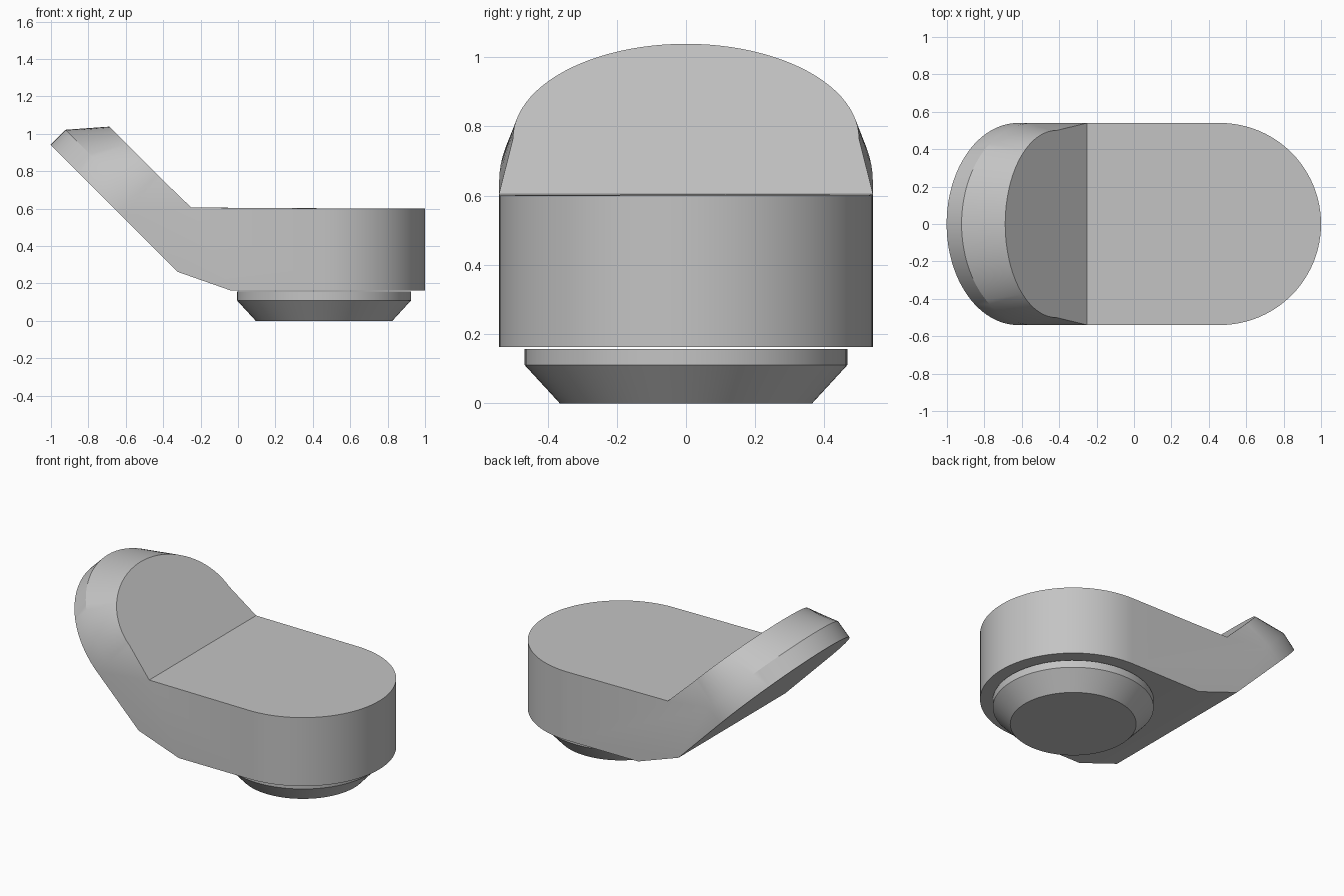
import bpy, bmesh
from math import sin, cos, pi, sqrt, radians
from mathutils import Vector

cube = bpy.data.objects.get("Cube")
if cube:
    bpy.data.objects.remove(cube, do_unlink=True)

grey = bpy.data.materials.new("plain grey")
grey.use_nodes = True
grey.diffuse_color = (0.55, 0.55, 0.55, 1)
grey.node_tree.nodes["Principled BSDF"].inputs["Base Color"].default_value = grey.diffuse_color

WIDTH = 0.54      # half width of the lever
PIVOT = 0.46      # x of the round end and the base
STEPS = 48
ANGLES = [-pi / 2 + pi * i / STEPS for i in range(STEPS + 1)]


def finish(name, bm):
    bmesh.ops.recalc_face_normals(bm, faces=bm.faces)
    mesh = bpy.data.meshes.new(name)
    bm.to_mesh(mesh)
    bm.free()
    mesh.materials.append(grey)
    obj = bpy.data.objects.new(name, mesh)
    bpy.context.collection.objects.link(obj)
    bpy.ops.object.select_all(action='DESELECT')
    obj.select_set(True)
    bpy.context.view_layer.objects.active = obj
    bpy.ops.object.shade_smooth_by_angle(angle=radians(25))


def half_ring(bm, centre, along, length, width):
    """Half ellipse that bulges in the direction along, from -y to +y."""
    return [bm.verts.new(Vector(centre) + Vector(along) * (length * cos(a))
                         + Vector((0, width * sin(a), 0))) for a in ANGLES]


def pair(bm, x, z):
    return [bm.verts.new((x, side * WIDTH, z)) for side in (-1, 1)]


def wall(bm, low, high):
    for i in range(STEPS):
        bm.faces.new((low[i], low[i + 1], high[i + 1], high[i]))


# Lever: flat round deck bent up into a slanted, bevelled thumb tab
bm = bmesh.new()
right, slant = (1, 0, 0), (-sqrt(0.5), 0, sqrt(0.5))
deck_low = half_ring(bm, (PIVOT, 0, 0.163), right, WIDTH, WIDTH)
deck_high = half_ring(bm, (PIVOT, 0, 0.601), right, WIDTH, WIDTH)
tab_low = half_ring(bm, (-0.62, 0, 0.56), slant, WIDTH, WIDTH)
tab_mid = half_ring(bm, (-0.54, 0, 0.64), slant, WIDTH, WIDTH)
tab_top = half_ring(bm, (-0.415, 0, 0.765), slant, 0.387, 0.50)
bend = pair(bm, -0.25, 0.606)
knee = pair(bm, -0.04, 0.163)
heel = pair(bm, -0.325, 0.263)

for low, high in ((deck_low, deck_high), (tab_low, tab_mid), (tab_mid, tab_top)):
    wall(bm, low, high)
for ring, edge in ((deck_high, bend), (deck_low, knee), (tab_top, bend), (tab_low, heel)):
    bm.faces.new(ring + edge[::-1])
bm.faces.new((knee[0], knee[1], heel[1], heel[0]))
for s, end in ((0, 0), (1, -1)):
    bm.faces.new((deck_high[end], bend[s], tab_mid[end], tab_low[end],
                  heel[s], knee[s], deck_low[end]))
    bm.faces.new((bend[s], tab_mid[end], tab_top[end]))
finish("lever", bm)

# Base: short drum with a tapered foot, just clear of the lever
bm = bmesh.new()
count = STEPS * 2
rings = []
for radius, z in ((0.365, 0), (0.466, 0.11), (0.466, 0.157)):
    rings.append([bm.verts.new((PIVOT + radius * cos(2 * pi * i / count),
                                radius * sin(2 * pi * i / count), z)) for i in range(count)])
for low, high in zip(rings, rings[1:]):
    for i in range(count):
        j = (i + 1) % count
        bm.faces.new((low[i], low[j], high[j], high[i]))
bm.faces.new(rings[0])
bm.faces.new(rings[-1])
finish("base", bm)
